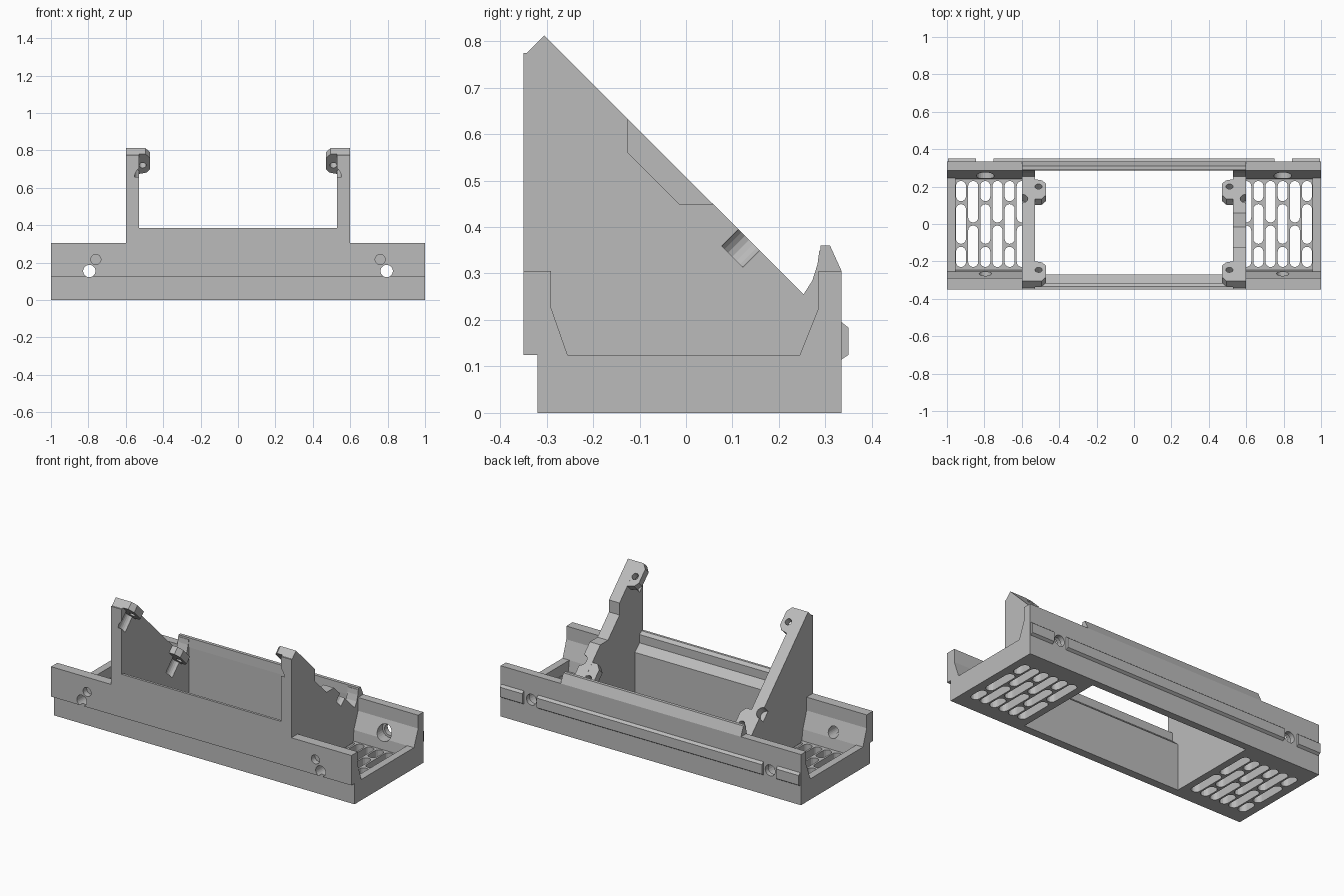
import bpy, bmesh, math
from mathutils import Matrix, Vector

if "Cube" in bpy.data.objects:
    bpy.data.objects.remove(bpy.data.objects["Cube"], do_unlink=True)

grey = bpy.data.materials.new("plain_grey")
grey.use_nodes = True
grey.diffuse_color = (0.5, 0.5, 0.5, 1)
grey.node_tree.nodes["Principled BSDF"].inputs["Base Color"].default_value = (0.5, 0.5, 0.5, 1)

# Frames: profile plane (u, v) and extrusion direction w
R = math.sqrt(0.5)
ALONG_X = Matrix(((0, 0, 1, 0), (1, 0, 0, 0), (0, 1, 0, 0), (0, 0, 0, 1)))
ALONG_Y = Matrix(((1, 0, 0, 0), (0, 0, 1, 0), (0, 1, 0, 0), (0, 0, 0, 1)))
ALONG_Z = Matrix.Identity(4)
NOSE_Y, NOSE_Z = -0.305, 0.812
SLOPE = Matrix(((1, 0, 0, 0), (0, R, R, NOSE_Y), (0, -R, R, NOSE_Z), (0, 0, 0, 1)))


def prism(name, pts, w0, w1, frame=ALONG_X, side=1):
    """Extrude a profile from w0 to w1, mirrored in x when side is -1."""
    bm = bmesh.new()
    flip = Matrix.Diagonal((side, 1, 1, 1)) @ frame
    rings = [[bm.verts.new(flip @ Vector((u, v, w))) for u, v in pts] for w in (w0, w1)]
    bm.faces.new(rings[0])
    bm.faces.new(rings[1])
    n = len(pts)
    for i in range(n):
        j = (i + 1) % n
        bm.faces.new((rings[0][i], rings[0][j], rings[1][j], rings[1][i]))
    bmesh.ops.recalc_face_normals(bm, faces=bm.faces)
    mesh = bpy.data.meshes.new(name)
    bm.to_mesh(mesh)
    bm.free()
    mesh.materials.append(grey)
    obj = bpy.data.objects.new(name, mesh)
    bpy.context.scene.collection.objects.link(obj)
    return obj


def rect(u0, u1, v0, v1):
    return [(u0, v0), (u1, v0), (u1, v1), (u0, v1)]


def circle(u, v, r, n=24):
    return [(u + r * math.cos(2 * math.pi * i / n), v + r * math.sin(2 * math.pi * i / n))
            for i in range(n)]


def slot(u, v0, v1, r, n=8):
    """Stadium outline, long in v."""
    arc = [math.pi * i / n for i in range(n + 1)]
    return ([(u + r * math.cos(a), v1 - r + r * math.sin(a)) for a in arc]
            + [(u - r * math.cos(a), v0 + r - r * math.sin(a)) for a in arc])


def cut(obj, cutters):
    """Subtract the cutters, bake the result, and remove the cutters."""
    for c in cutters:
        c.hide_render = True
        mod = obj.modifiers.new("cut", "BOOLEAN")
        mod.operation, mod.solver, mod.object = "DIFFERENCE", "EXACT", c
    deps = bpy.context.evaluated_depsgraph_get()
    deps.update()
    baked = bpy.data.meshes.new_from_object(obj.evaluated_get(deps))
    obj.modifiers.clear()
    obj.data = baked
    for c in cutters:
        bpy.data.objects.remove(c, do_unlink=True)


# Middle walls around the large opening
prism("front_wall_middle", [(-0.32, 0), (-0.32, 0.125), (-0.35, 0.125), (-0.35, 0.385),
                            (-0.335, 0.385), (-0.315, 0.37), (-0.315, 0.32),
                            (-0.27, 0.28), (-0.27, 0)], -0.53, 0.53)
prism("back_wall_middle", rect(0.29, 0.335, 0, 0.305), -0.53, 0.53)
prism("back_ridge", [(0.287, 0.305), (0.335, 0.305), (0.31, 0.36), (0.29, 0.36)], -0.6, 0.6)

# Raised rail on the back
RAIL = [(0.335, 0.115), (0.35, 0.125), (0.35, 0.183), (0.335, 0.195)]
prism("back_rail", RAIL, -0.75, 0.75)

for side, label in ((1, "left"), (-1, "right")):
    prism(label + "_back_rail_end", RAIL, 0.845, 0.995, side=side)

    # End walls with screw holes
    front = prism(label + "_front_wall", [(-0.32, 0), (-0.32, 0.125), (-0.35, 0.125),
                  (-0.35, 0.305), (-0.29, 0.305), (-0.29, 0.225), (-0.255, 0.125),
                  (-0.245, 0.06), (-0.245, 0)], 0.53, 1, side=side)
    cut(front, [prism("hole", circle(0.795, 0.155, 0.033), -0.5, -0.1, ALONG_Y, side),
                prism("pin_hole", circle(0.76, 0.217, 0.027), -0.5, -0.315, ALONG_Y, side)])
    back = prism(label + "_back_wall", [(0.335, 0), (0.335, 0.305), (0.285, 0.305),
                 (0.285, 0.225), (0.245, 0.125), (0.24, 0.06), (0.24, 0)], 0.53, 1, side=side)
    cut(back, [prism("hole", circle(0.795, 0.155, 0.033), 0.1, 0.5, ALONG_Y, side),
               prism("counterbore", circle(0.795, 0.155, 0.047), 0.1, 0.305, ALONG_Y, side)])

    # Vented floor with staggered slots, and the end lip
    floor = prism(label + "_vent_floor", rect(0.53, 1, -0.245, 0.24), 0, 0.06, ALONG_Z, side)
    slots = []
    for col in range(6):
        x = 0.925 - 0.065 * col
        if col % 2:
            spans = ((-0.23, -0.008), (0.008, 0.23))
        else:
            spans = ((-0.23, -0.122), (-0.106, 0.106), (0.122, 0.23))
        slots += [prism("slot", slot(x, a, b, 0.027), -0.1, 0.2, ALONG_Z, side) for a, b in spans]
    cut(floor, slots)
    prism(label + "_end_lip", rect(-0.255, 0.245, 0.06, 0.125), 0.955, 1, side=side)

    # Sloped side bracket
    bracket = prism(label + "_bracket", [
        (-0.3, 0.05), (0.3, 0.05), (0.3, 0.35), (0.287, 0.35), (0.283, 0.32), (0.272, 0.285),
        (0.253, 0.255), (NOSE_Y, NOSE_Z), (-0.342, 0.775), (-0.35, 0.775),
        (-0.35, 0.305), (-0.3, 0.305)], 0.53, 0.6, side=side)
    cutters = [prism("side_pocket", slot(0.6, 0.59, 0.655, 0.032), -0.05, 0.1, SLOPE, side)]
    if side == 1:
        cutters.append(prism("clearance", [(-0.125, 0.9), (-0.125, 0.56), (-0.015, 0.45),
                                           (0.3, 0.45), (0.3, 0.9)], 0.5, 0.7))

    # Screw tabs lying on the slope
    for tab_label, s0, s1, hole in (("upper", 0.0, 0.15, 0.085), ("lower", 0.62, 0.77, 0.715)):
        tab = prism(f"{label}_{tab_label}_tab", [
            (0.53, s0), (0.495, s0), (0.47, s0 + 0.03), (0.47, s1 - 0.035),
            (0.49, s1 - 0.01), (0.53, s1)], -0.045, 0, SLOPE, side)
        cut(tab, [prism("screw", circle(0.51, hole, 0.019), -0.2, 0.1, SLOPE, side)])
        cutters.append(prism("relief", circle(0.51, hole, 0.045), -0.14, -0.045, SLOPE, side))
    cut(bracket, cutters)
